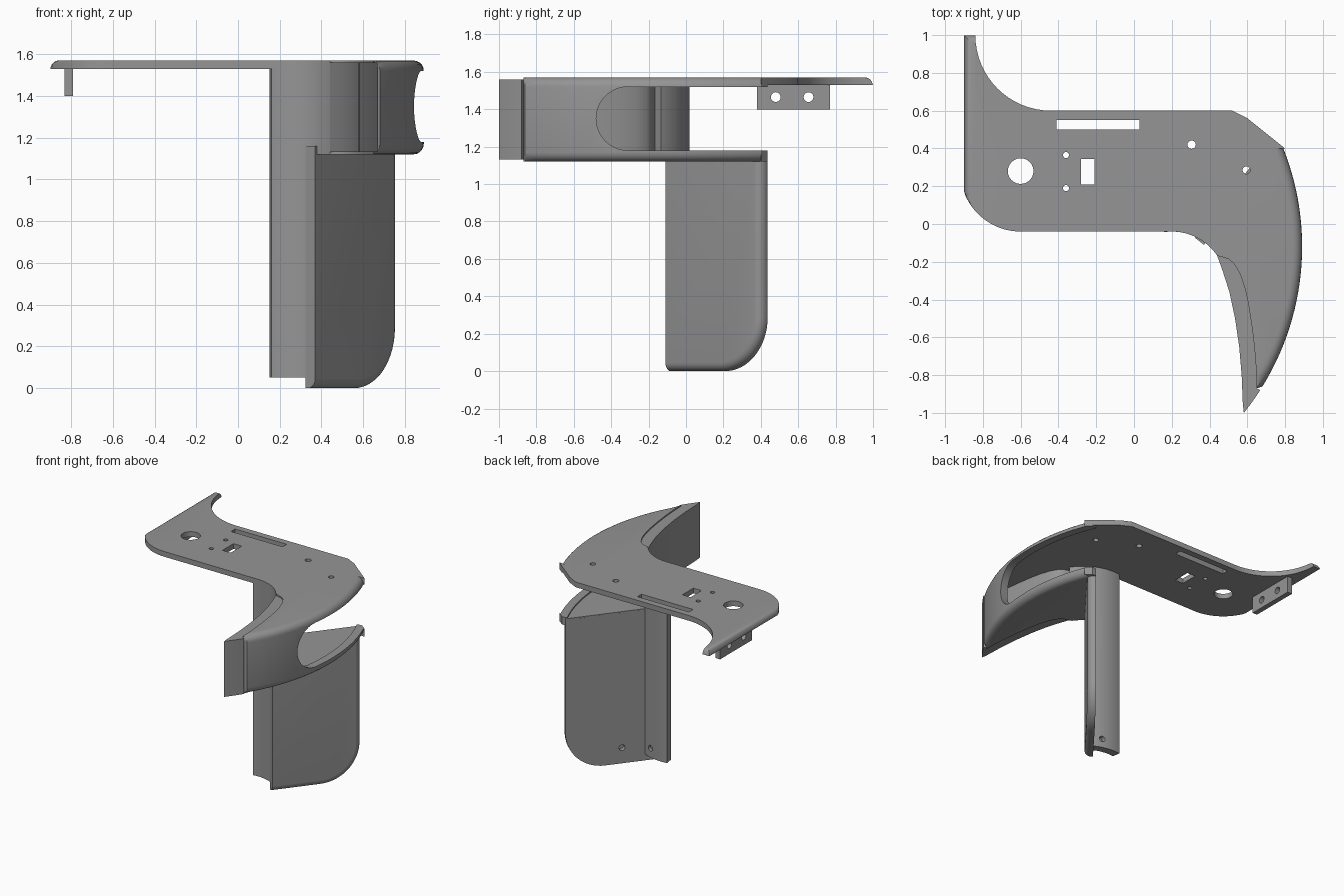
import bpy, bmesh
from math import sin, cos, pi, radians, sqrt

cube = bpy.data.objects.get("Cube")
if cube:
    bpy.data.objects.remove(cube, do_unlink=True)

grey = bpy.data.materials.new("plain grey")
grey.use_nodes = True
grey.diffuse_color = (0.3, 0.3, 0.3, 1)
grey.node_tree.nodes["Principled BSDF"].inputs["Base Color"].default_value = (0.3, 0.3, 0.3, 1)


def flat(a, b, c):
    return (a, b, c)


def sideways(a, b, c):
    return (c, a, b)


def loft(name, rings):
    """Solid through matching rings of 3D points, capped at both ends."""
    bm = bmesh.new()
    vs = [[bm.verts.new(p) for p in ring] for ring in rings]
    n = len(vs[0])
    for low, high in zip(vs, vs[1:]):
        for i in range(n):
            j = (i + 1) % n
            bm.faces.new((low[i], low[j], high[j], high[i]))
    bm.faces.new(vs[0])
    bm.faces.new(vs[-1])
    bmesh.ops.recalc_face_normals(bm, faces=bm.faces)
    mesh = bpy.data.meshes.new(name)
    bm.to_mesh(mesh)
    bm.free()
    mesh.materials.append(grey)
    ob = bpy.data.objects.new(name, mesh)
    bpy.context.collection.objects.link(ob)
    return ob


def prism(name, pts, lo, hi, place=flat):
    return loft(name, [[place(a, b, c) for a, b in pts] for c in (lo, hi)])


def arc(cx, cy, r, start, end, n=12):
    angles = [radians(start + (end - start) * k / n) for k in range(n + 1)]
    return [(cx + r * cos(a), cy + r * sin(a)) for a in angles]


def disc(x, y, r):
    return arc(x, y, r, 0, 345, 23)


def box(x0, x1, y0, y1):
    return [(x0, y0), (x1, y0), (x1, y1), (x0, y1)]


def cut(ob, *cutters):
    bpy.context.view_layer.objects.active = ob
    for tool in cutters:
        tool.hide_render = True
        mod = ob.modifiers.new("cut", "BOOLEAN")
        mod.operation, mod.solver, mod.object = "DIFFERENCE", "EXACT", tool
        bpy.ops.object.modifier_apply(modifier=mod.name)
        bpy.data.objects.remove(tool, do_unlink=True)


def sweep_x(y, inset=0.0):
    """x of the big outer curve at a given y."""
    return sqrt((1.41 - inset) ** 2 - (y + 0.12) ** 2) - 0.52


def sweep(y0, y1, inset=0.0, n=28):
    ys = [y0 + (y1 - y0) * k / n for k in range(n + 1)]
    return [(max(sweep_x(y, inset), 0.65 if y > -0.88 else 0), y) for y in ys]


# Shared plan curves of the horn
ledge = [(0.65, -0.87), (0.645, -0.75), (0.637, -0.65), (0.625, -0.55), (0.605, -0.42),
         (0.587, -0.34), (0.562, -0.265), (0.53, -0.21), (0.5, -0.185), (0.47, -0.176)]
inner = [(0.44, -0.167), (0.47, -0.25), (0.505, -0.36), (0.535, -0.5),
         (0.557, -0.65), (0.57, -0.8), (0.576, -0.95)]


def outline(inset):
    left = inset * 0.8
    pts = [(-0.9 + left, 1 - left)]
    pts += [(x, min(y, 1 - left)) for x, y in arc(-0.44, 1, 0.4, 180, 270, 16)]
    pts += [(0.52, 0.6), (0.6, 0.56), (0.8, 0.4)]
    pts += sweep(0.4, -0.86, inset) + ledge
    pts += arc(0.2, -0.33, 0.29, 34, 90, 12)
    pts += [(max(x, -0.9 + left), y) for x, y in arc(-0.6, 0.28, 0.32, 270, 200, 14)]
    return pts


# Top plate, horn shell and horn floor as one rounded body
R, STEPS = 0.05, 5
levels = []
for k in range(STEPS + 1):
    a = pi / 2 * k / STEPS
    levels.append((R * (1 - sin(a)), R * (1 - cos(a))))
rings = [(1.12 + z, i) for i, z in levels] + [(1.57 - z, i) for i, z in reversed(levels)]
body = loft("plate_and_horn", [[(x, y, z) for x, y in outline(i)] for z, i in rings])

under_plate = prism("under_plate_cutter",
                    [(0.37, -0.4), (0.37, -0.11), (0.323, -0.073), (0.723, 0.437), (1.2, 0.437),
                     (1.2, 1.2), (-1.2, 1.2), (-1.2, -0.4)], 1.0, 1.53)
pocket = prism("pocket_cutter",
               [(x, y) for x, y in sweep(0.6, -0.72, 0.06)] + ledge[2:]
               + [(0.44, -0.165), (0.3, -0.1), (0.3, 0.6)], 1.17, 1.53)
slot = prism("side_slot_cutter", [(0.7, 1.52)] + arc(-0.31, 1.35, 0.17, 90, 270, 24) + [(0.7, 1.18)],
             0.66, 1.2, sideways)
holes = [disc(-0.6, 0.28, 0.068), disc(-0.36, 0.365, 0.016), disc(-0.36, 0.19, 0.016),
         disc(0.305, 0.42, 0.022), disc(0.595, 0.285, 0.02),
         box(-0.28, -0.21, 0.21, 0.345), box(-0.41, 0.03, 0.5, 0.55)]
cut(body, under_plate, pocket, slot,
    *[prism("hole_cutter", h, 1.45, 1.7) for h in holes])

# Inner wall of the horn, slightly lower than the rims, running out to the tip
prism_tip = sweep(-1.0, -0.88, 0, 6)
horn_wall = prism("horn_inner_wall", inner + prism_tip + ledge, 1.132, 1.56)


# Curved post and its continuation into the horn
def curved_wall(name, start, end, z0, z1):
    pts = arc(0.2, -0.33, 0.29, start, end, 16) + arc(0.2, -0.33, 0.35, end, start, 16)
    return prism(name, pts, z0, z1)


post = curved_wall("post", 98, 54, 0.05, 1.532)
cut(post, prism("post_hole_cutter", disc(0.3, 0.12, 0.022), -0.025, 0.1,
                lambda a, b, c: (a, c, b)))
post_joint = curved_wall("post_to_horn_wall", 56, 34, 1.132, 1.532)


# Upright blade, set diagonally under the horn floor
def on_blade(u, z, w):
    return (0.37 + 0.617 * u - 0.787 * w, -0.11 + 0.787 * u + 0.617 * w, z)


def blade_profile(i):
    length, r = 0.648, 0.29
    return ([(0, i)] + arc(length - r, r, r - i, -90, 0, 16)
            + [(length - i, 1.16), (0, 1.16)])


blade_rings = [(z * 0.9, i * 0.9) for i, z in levels] + [(0.06, 0)]
blade = loft("blade", [[on_blade(u, z, w) for u, z in blade_profile(i)] for w, i in blade_rings])
cut(blade, prism("blade_hole_cutter", disc(0.235, 0.12, 0.022), 0.025, 0.1, on_blade))

# Mounting tab under the plate
tab = prism("mounting_tab", box(0.38, 0.77, 1.4, 1.535), -0.83, -0.79, sideways)
cut(tab, *[prism("tab_hole_cutter", disc(y, 1.465, 0.026), -1, -0.6, sideways)
           for y in (0.48, 0.655)])

# Smooth curved faces, keep the edges crisp
bpy.ops.object.select_all(action="DESELECT")
for ob in (body, horn_wall, post, post_joint, blade, tab):
    ob.select_set(True)
    bpy.context.view_layer.objects.active = ob
bpy.ops.object.shade_smooth_by_angle(angle=radians(30))
